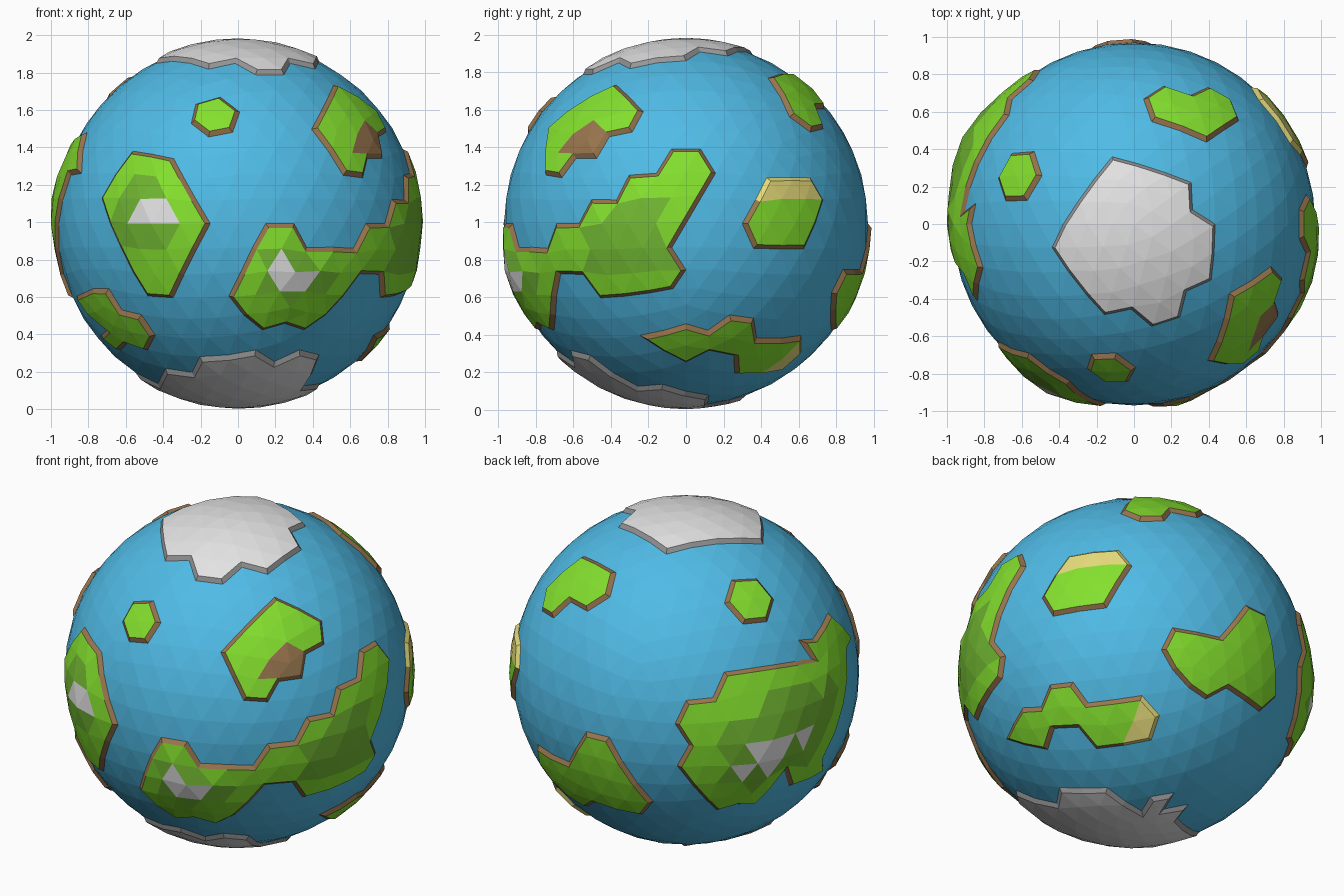
import bpy, bmesh, math
from mathutils import Vector, Matrix

if "Cube" in bpy.data.objects:
    bpy.data.objects.remove(bpy.data.objects["Cube"])

R, CENTRE = 0.97, Vector((0, 0, 0.993))


def material(name, r, g, b):
    m = bpy.data.materials.new(name)
    lin = [((c / 255 + 0.055) / 1.055) ** 2.4 for c in (r, g, b)]
    m.diffuse_color = (*lin, 1)
    m.use_nodes = True
    m.node_tree.nodes["Principled BSDF"].inputs["Base Color"].default_value = m.diffuse_color
    return m


MATS = [material("ocean_blue", 80, 187, 230), material("grass_green", 132, 224, 46),
        material("hill_green", 114, 184, 50), material("earth_brown", 152, 117, 78),
        material("sand", 228, 218, 122), material("snow_white", 228, 228, 228),
        material("ice_edge_grey", 150, 150, 150)]
OCEAN, GRASS, HILL, EARTH, SAND, SNOW, EDGE = range(7)


def view(azimuth, elevation):
    """Right, up and toward-viewer directions of a flat map projection."""
    a, e = math.radians(azimuth), math.radians(elevation)
    h = Vector((math.sin(a), -math.cos(a), 0))
    z = Vector((0, 0, 1))
    return (Vector((math.cos(a), math.sin(a), 0)),
            z * math.cos(e) - h * math.sin(e), h * math.cos(e) + z * math.sin(e))


FRONT, RIGHT, TOP, BOTTOM = view(0, 0), view(90, 0), view(0, 90), view(0, -90)
FRONT_RIGHT, BACK_LEFT, BACK_RIGHT = view(35, 25), view(215, 25), view(140, -30)


def inside(d, region):
    """Is direction d inside the outline (hundredths of a unit) drawn in a view?"""
    (right, up, toward), pts = region
    if d.dot(toward) < 0:
        return False
    u, v = d.dot(right) * R * 100, d.dot(up) * R * 100
    hit = False
    for (x1, y1), (x2, y2) in zip(pts, pts[1:] + pts[:1]):
        if (y1 > v) != (y2 > v) and u < (x2 - x1) * (v - y1) / (y2 - y1) + x1:
            hit = not hit
    return hit


def direction(vw, u, v):
    u, v = u / 100 / R, v / 100 / R
    return vw[0] * u + vw[1] * v + vw[2] * math.sqrt(max(0, 1 - u * u - v * v))


def globe():
    bm = bmesh.new()
    bmesh.ops.create_icosphere(bm, subdivisions=4, radius=R, matrix=Matrix.Rotation(math.pi, 4, 'Z'))
    bm.faces.ensure_lookup_table()
    return bm


def finish(bm, name):
    bmesh.ops.translate(bm, verts=bm.verts, vec=CENTRE)
    me = bpy.data.meshes.new(name)
    bm.to_mesh(me)
    bm.free()
    for m in MATS:
        me.materials.append(m)
    bpy.context.collection.objects.link(bpy.data.objects.new(name, me))


claimed = set()


def land(name, regions, base=GRASS, paint=(), peaks=()):
    """Raised patch of globe faces with a bevelled rim, painted areas and hills."""
    bm = globe()
    drop = []
    for f in bm.faces:
        d = f.calc_center_median().normalized()
        if f.index not in claimed and any(inside(d, r) for r in regions):
            claimed.add(f.index)
            f.material_index = base
            for mat, region in paint:
                if inside(d, region):
                    f.material_index = mat
        else:
            drop.append(f)
    bmesh.ops.delete(bm, geom=drop, context='FACES')
    rim = bmesh.ops.inset_region(bm, faces=bm.faces[:], use_boundary=True, use_even_offset=True,
                                 thickness=0.022, depth=0.02)["faces"]
    rim_set = set(rim)
    for f in rim:                       # rim colour follows the ground it borders
        tops = [g.material_index for e in f.edges for g in e.link_faces if g not in rim_set]
        top = tops[0] if tops else base
        f.material_index = {SNOW: EDGE, SAND: SAND}.get(top, EARTH)
    for v in bm.verts:                  # hills
        if any(f in rim_set for f in v.link_faces):
            continue
        d = v.co.normalized()
        lift = max([h * max(0, 1 - d.angle(p) / rad) for p, rad, h in peaks], default=0)
        v.co *= 1 + lift
    finish(bm, name)


# Ice caps
land("north_ice_cap", [(TOP, [(-11, 36), (30, 22), (31, 8), (43, 1), (42, -19), (29, -35), (24, -49),
                              (10, -54), (-2, -44), (-16, -48), (-30, -33), (-43, -12)])], SNOW)
land("south_ice_cap", [(BOTTOM, [(-55, 5), (-38, 37), (-24, 49), (-20, 60), (-2, 65), (10, 68), (19, 61),
                                 (43, 53), (37, 34), (34, 26), (41, 13), (29, -10), (13, -7), (-3, -29)])], SNOW)

# Front lands
land("front_mountain_land",
     [(FRONT, [(-56, 38), (-35, 34), (-15, 0), (-35, -38), (-48, -38), (-73, 14)])],
     paint=[(HILL, (FRONT, [(-65, 18), (-47, 28), (-37, 22), (-31, 0), (-37, -14), (-58, -13), (-66, 0)])),
            (SNOW, (FRONT, [(-59, -1), (-51, 14), (-38, 14), (-31, -1)]))],
     peaks=[(direction(FRONT, -45, 5), 0.3, 0.035)])
land("south_west_land", [(FRONT, [(-84, -37), (-69, -35), (-62, -43), (-45, -55), (-51, -67), (-67, -65),
                                  (-77, -51), (-88, -37)])])
land("north_east_land",
     [(FRONT_RIGHT, [(22, 42), (47, 28), (49, 16), (37, 12), (36, -2), (22, -5), (16, -17), (5, -16), (-9, 11)])],
     paint=[(EARTH, (FRONT_RIGHT, [(16, 7), (29, 17), (38, 10), (37, -3), (22, -6), (11, -5)]))],
     peaks=[(direction(FRONT_RIGHT, 25, 12), 0.25, 0.015)])

# Long continent from the front round to the right side
land("east_continent",
     [(FRONT, [(14, 0), (30, 0), (38, -14), (70, -14), (70, -26), (66, -26), (38, -55), (13, -56), (-4, -40)]),
      (RIGHT, [(-73, -14), (-69, -1), (-56, -1), (-50, 12), (-36, 12), (-30, 26), (-15, 27), (-7, 40), (8, 40),
               (16, 27), (-9, -13), (-1, -25), (-7, -35), (-45, -40), (-55, -26), (-70, -26)])],
     paint=[(HILL, (FRONT, [(9, -27), (15, -14), (30, -11), (46, -20), (52, -27), (38, -38), (22, -40)])),
            (HILL, (RIGHT, [(-50, -1), (-35, 12), (-14, 17), (-16, 1), (-3, -14), (-11, -27), (-51, -27),
                            (-55, -14)])),
            (SNOW, (FRONT, [(16, -27), (24, -13), (31, -23), (45, -26), (36, -37), (25, -30)]))],
     peaks=[(direction(FRONT, 28, -27), 0.3, 0.04), (direction(RIGHT, -30, -8), 0.35, 0.015)])

# Large continent on the left and back
land("west_continent",
     [(BACK_LEFT, [(-5, -28), (4, -16), (18, -14), (24, 0), (64, 7), (68, 18), (76, 19), (82, 33), (92, 19),
                   (89, -3), (85, -27), (72, -60), (52, -62), (41, -74), (19, -78), (-4, -54)])],
     paint=[(HILL, (BACK_LEFT, [(20, -30), (45, -14), (70, -8), (80, -5), (80, -30), (66, -48), (45, -62),
                                (22, -62)])),
            (SNOW, (BACK_LEFT, [(27, -55), (44, -26), (51, -38), (59, -25), (64, -35), (45, -51)]))],
     peaks=[(direction(BACK_LEFT, 48, -40), 0.4, 0.045), (direction(BACK_LEFT, 75, -15), 0.3, 0.02)])

# Small islands
land("north_island", [(FRONT, [(-24, 55), (-22, 63), (-10, 67), (0, 60), (-2, 50), (-14, 47)])])
land("north_west_island", [(TOP, [(-72, 24), (-66, 38), (-53, 38), (-49, 26), (-54, 13), (-69, 14)])])
land("north_back_island", [(TOP, [(6, 68), (15, 74), (32, 70), (40, 74), (51, 68), (56, 56), (39, 46), (11, 55)])])
land("sandy_island", [(RIGHT, [(44, 25), (67, 25), (73, 13), (63, -13), (35, -13), (30, 0)])],
     paint=[(SAND, (RIGHT, [(34, 13), (42, 28), (70, 28), (76, 13)]))])
land("south_east_island",
     [(BACK_RIGHT, [(-69, -26), (-63, -19), (-54, -19), (-51, -10), (-36, -7), (-29, -19), (6, -14), (14, -26),
                    (8, -38), (-22, -43), (-32, -32), (-46, -32), (-50, -43), (-66, -41)])],
     paint=[(SAND, (BACK_RIGHT, [(2, -13), (15, -12), (15, -40), (-6, -41)]))])
land("back_land", [(BACK_RIGHT, [(65, 38), (76, 32), (80, 12), (80, -13), (71, -22), (43, -9), (40, -14), (24, -5),
                                 (15, 11), (23, 24), (49, 18)])])

# Ocean: the rest of the globe
sea = globe()
bmesh.ops.delete(sea, geom=[f for f in sea.faces if f.index in claimed], context='FACES')
finish(sea, "ocean")
